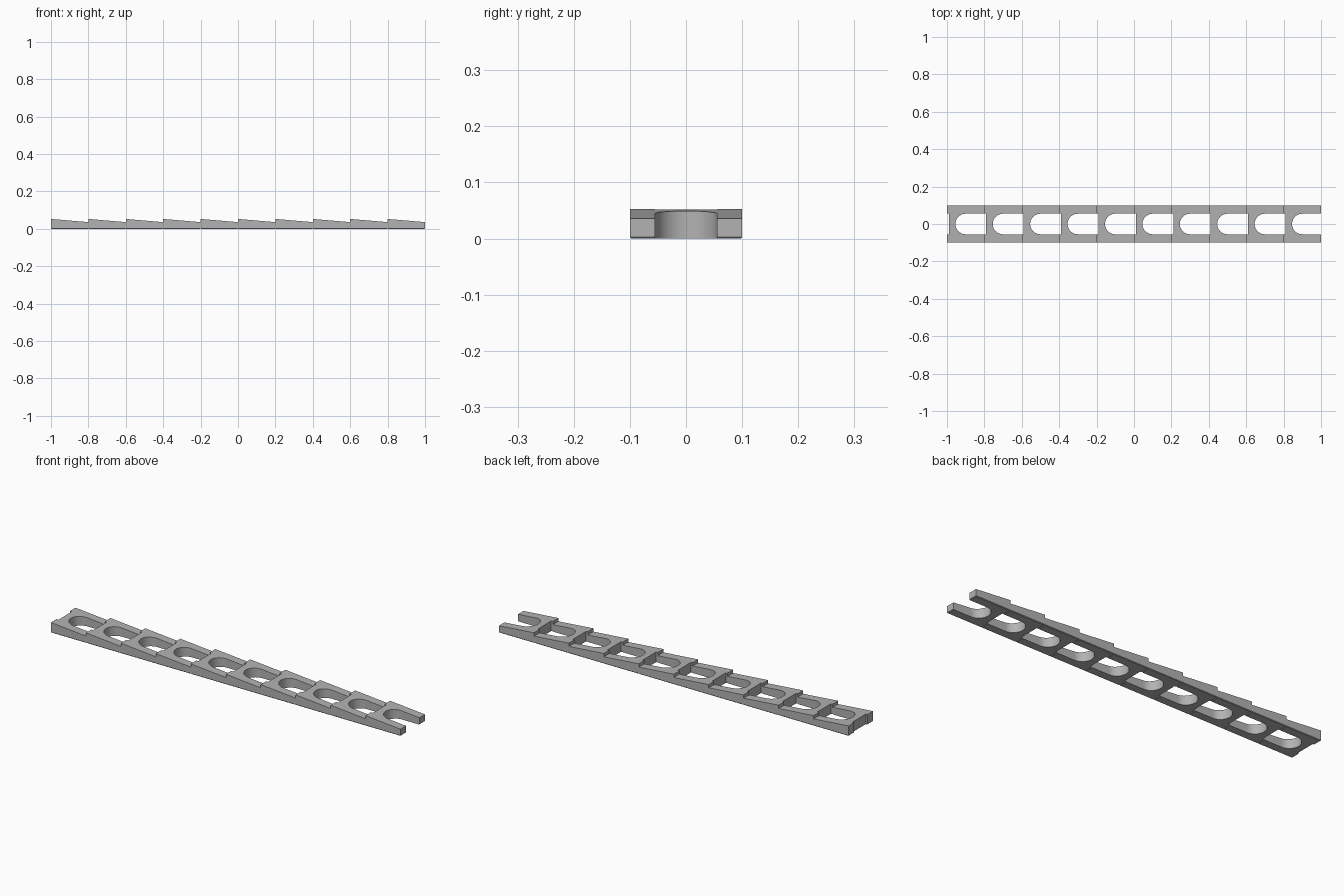
import bpy, bmesh
from math import cos, sin, pi

cube = bpy.data.objects.get("Cube")
if cube:
    bpy.data.objects.remove(cube)

PITCH, COUNT = 0.2, 10
HALF_W, SLOT_R = 0.1, 0.055
HIGH, LOW = 0.053, 0.036
NOTCH, CENTRE = 0.01, 0.1

grey = bpy.data.materials.new("plain grey")
grey.use_nodes = True
colour = (0.45, 0.45, 0.45, 1)
grey.diffuse_color = colour
grey.node_tree.nodes["Principled BSDF"].inputs["Base Color"].default_value = colour


def link_outline():
    """Plan of one link: notched back edge, two legs and a round-ended slot."""
    pts = [(0, -HALF_W), (PITCH, -HALF_W), (PITCH, -SLOT_R)]
    steps = 24
    for i in range(steps + 1):
        a = -pi / 2 - pi * i / steps
        pts.append((CENTRE + SLOT_R * cos(a), SLOT_R * sin(a)))
    pts += [(PITCH, SLOT_R), (PITCH, HALF_W), (0, HALF_W),
            (0, SLOT_R), (NOTCH, SLOT_R), (NOTCH, -SLOT_R), (0, -SLOT_R)]
    return pts


# One wedge-shaped link
bm = bmesh.new()
base = bm.faces.new([bm.verts.new((x, y, 0)) for x, y in link_outline()])
top = bmesh.ops.extrude_face_region(bm, geom=[base], use_keep_orig=True)["geom"]
for v in top:
    if isinstance(v, bmesh.types.BMVert):
        v.co.z = HIGH + (LOW - HIGH) * v.co.x / PITCH
bmesh.ops.recalc_face_normals(bm, faces=bm.faces)

# Narrow chamfer along the outer lower edges and the tips
edges = []
for e in bm.edges:
    a, b = (v.co for v in e.verts)
    low = a.z < 1e-5 and b.z < 1e-5
    side = abs(a.y) > HALF_W - 1e-4 and abs(b.y) > HALF_W - 1e-4 and a.y * b.y > 0
    tip = abs(a.x - b.x) < 1e-5 and (a.x < 1e-4 or a.x > PITCH - 1e-4)
    if low and (side or tip):
        edges.append(e)
bmesh.ops.bevel(bm, geom=edges, offset=0.003, segments=1, affect='EDGES')
bmesh.ops.triangulate(bm, faces=[f for f in bm.faces if len(f.verts) > 4])
bmesh.ops.recalc_face_normals(bm, faces=bm.faces)

mesh = bpy.data.meshes.new("chain_link")
bm.to_mesh(mesh)
bm.free()
mesh.materials.append(grey)

# Row of identical links
for i in range(COUNT):
    link = bpy.data.objects.new(f"chain_link_{i + 1}", mesh)
    link.location.x = (i - COUNT / 2) * PITCH
    bpy.context.collection.objects.link(link)
    link.select_set(True)
    bpy.context.view_layer.objects.active = link

bpy.ops.object.shade_smooth_by_angle(angle=pi / 6)
